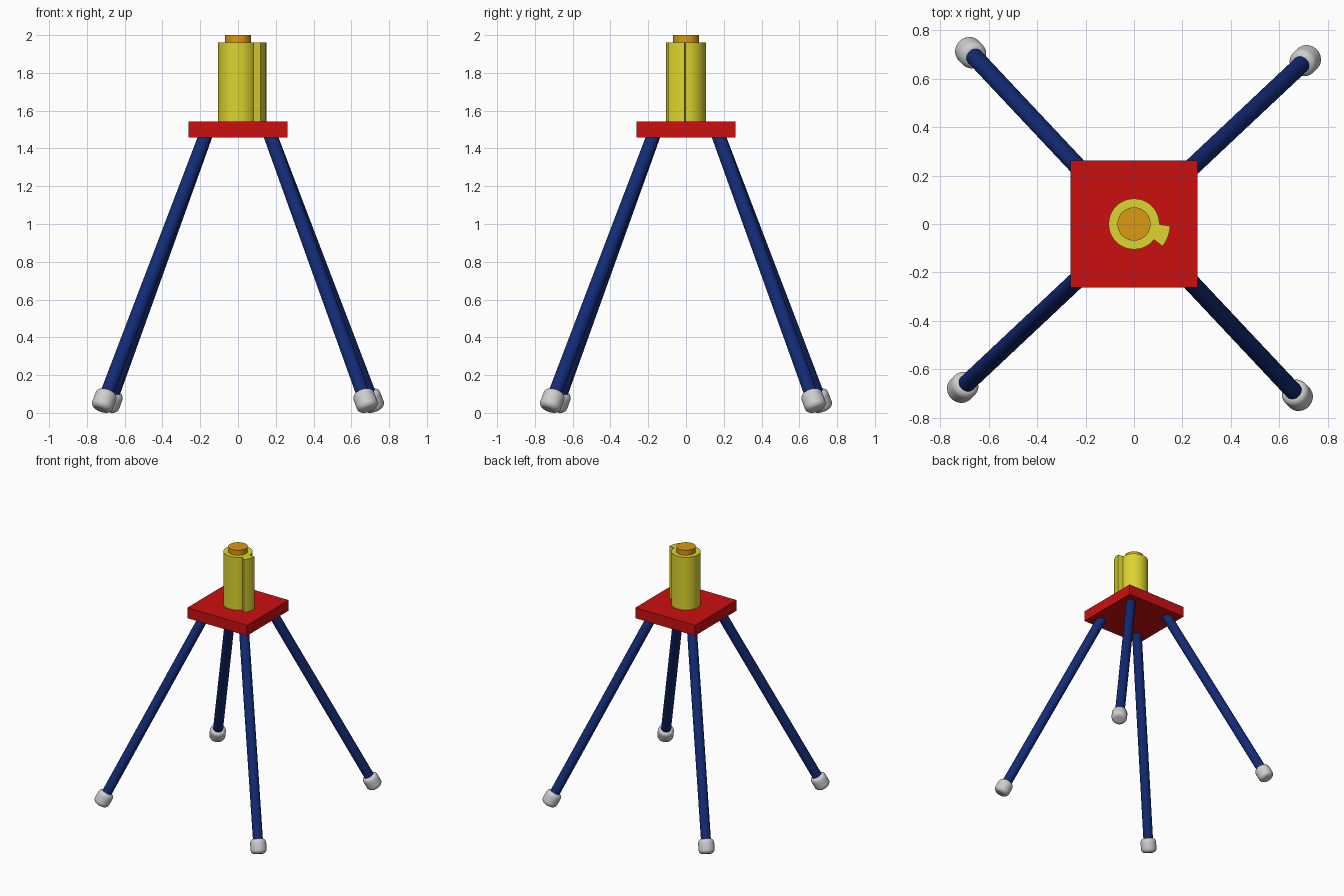
import bpy, bmesh
from math import radians, cos, sin
from mathutils import Vector, Matrix

cube = bpy.data.objects.get("Cube")
if cube:
    bpy.data.objects.remove(cube, do_unlink=True)


def material(name, color):
    m = bpy.data.materials.new(name)
    m.use_nodes = True
    m.diffuse_color = (*color, 1)
    m.node_tree.nodes["Principled BSDF"].inputs["Base Color"].default_value = (*color, 1)
    return m


RED = material("red", (0.60, 0.005, 0.005))
YELLOW = material("yellow", (0.72, 0.66, 0.03))
ORANGE = material("orange", (0.70, 0.32, 0.006))
NAVY = material("navy blue", (0.006, 0.024, 0.18))
GREY = material("light grey", (0.62, 0.62, 0.62))


def finish(ob, name, mat):
    ob.name = ob.data.name = name
    ob.data.materials.append(mat)
    return ob


def smooth(ob):
    bpy.ops.object.select_all(action="DESELECT")
    ob.select_set(True)
    bpy.context.view_layer.objects.active = ob
    bpy.ops.object.shade_smooth_by_angle(angle=radians(35))


def rod(name, start, end, radius, mat, round_edge=0):
    """Cylinder running from start to end, optionally with rounded rims."""
    start, end = Vector(start), Vector(end)
    axis = end - start
    bpy.ops.mesh.primitive_cylinder_add(
        vertices=40, radius=radius, depth=axis.length, location=(start + end) / 2,
        rotation=axis.to_track_quat("Z", "Y").to_euler())
    ob = finish(bpy.context.object, name, mat)
    if round_edge:
        bm = bmesh.new()
        bm.from_mesh(ob.data)
        rims = [e for e in bm.edges if abs(e.verts[0].co.z - e.verts[1].co.z) < 1e-5]
        bmesh.ops.bevel(bm, geom=rims, offset=round_edge, segments=6,
                        profile=0.5, affect="EDGES")
        bm.to_mesh(ob.data)
        bm.free()
    smooth(ob)
    return ob


# Square top plate
bpy.ops.mesh.primitive_cube_add(size=1, location=(0, 0, 1.5))
plate = finish(bpy.context.object, "top_plate", RED)
plate.scale = (0.525, 0.525, 0.083)

# Upright body with the plug showing at its top
rod("body", (0, 0, 1.54), (0, 0, 1.96), 0.105, YELLOW)
rod("top_plug", (0, 0, 1.9), (0, 0, 2.0), 0.069, ORANGE)

# Side fin: a wedge of a larger ring, extruded upwards
outline = [(0.09, -38)] + [(0.15, a) for a in (-38, -29, -20, -11, -3)] + [(0.09, 0)]
bm = bmesh.new()
base = bm.faces.new([bm.verts.new((r * cos(radians(a)), r * sin(radians(a)), 1.54))
                     for r, a in outline])
top = bmesh.ops.extrude_face_region(bm, geom=[base])["geom"]
bmesh.ops.translate(bm, vec=(0, 0, 0.42),
                    verts=[v for v in top if isinstance(v, bmesh.types.BMVert)])
bmesh.ops.recalc_face_normals(bm, faces=bm.faces)
mesh = bpy.data.meshes.new("side_fin")
bm.to_mesh(mesh)
bm.free()
fin = bpy.data.objects.new("side_fin", mesh)
bpy.context.collection.objects.link(fin)
finish(fin, "side_fin", YELLOW)
smooth(fin)

# Four splayed legs, each ending in a rounded foot
leg_top = Vector((0.16, 0.16, 1.5))
foot_mid = Vector((0.708, 0.675, 0.065))
along = (foot_mid - leg_top).normalized()
for i, place in enumerate(("back_left", "back_right", "front_right", "front_left")):
    turn = Matrix.Rotation(radians(90 * i), 3, "Z")
    rod(place + "_leg", turn @ leg_top, turn @ foot_mid, 0.036, NAVY)
    rod(place + "_foot", turn @ (foot_mid - along * 0.055),
        turn @ (foot_mid + along * 0.055), 0.058, GREY, 0.03)
